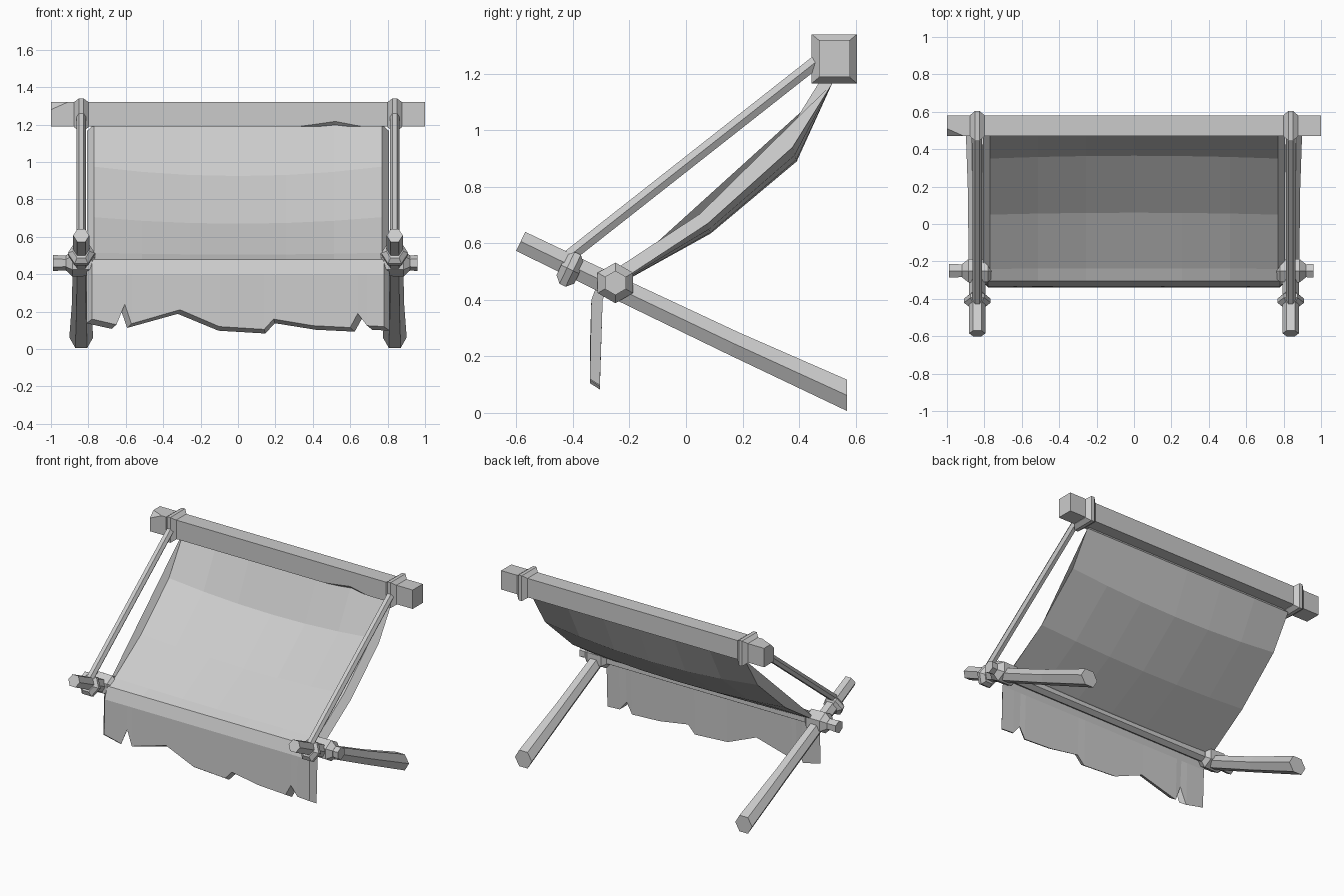
import bpy, bmesh, math
from mathutils import Vector

if "Cube" in bpy.data.objects:
    bpy.data.objects.remove(bpy.data.objects["Cube"])

grey = bpy.data.materials.new("plain_grey")
grey.use_nodes = True
grey.diffuse_color = (0.6, 0.6, 0.6, 1)
grey.node_tree.nodes["Principled BSDF"].inputs["Base Color"].default_value = (0.6, 0.6, 0.6, 1)


def loft(name, rings):
    """Skin a row of equal rings and cap both ends."""
    bm = bmesh.new()
    rows = [[bm.verts.new(p) for p in ring] for ring in rings]
    n = len(rows[0])
    for a, b in zip(rows, rows[1:]):
        for i in range(n):
            j = (i + 1) % n
            bm.faces.new((a[i], a[j], b[j], b[i]))
    bm.faces.new(rows[0])
    bm.faces.new(rows[-1])
    bmesh.ops.remove_doubles(bm, verts=bm.verts, dist=0.0005)
    bmesh.ops.recalc_face_normals(bm, faces=bm.faces)
    mesh = bpy.data.meshes.new(name)
    bm.to_mesh(mesh)
    bm.free()
    mesh.materials.append(grey)
    obj = bpy.data.objects.new(name, mesh)
    bpy.context.collection.objects.link(obj)
    return obj


def hexagon(centre, direction, radius):
    """Six-sided ring around a direction, one corner along u."""
    d = Vector(direction).normalized()
    u = Vector((0, 0, 1)) if abs(d.x) > 0.9 else Vector((1, 0, 0))
    v = d.cross(u).normalized()
    angles = [math.tau * k / 6 for k in range(6)]
    return [Vector(centre) + radius * (u * math.cos(a) + v * math.sin(a)) for a in angles]


def rectangle(x, hy, hz):
    """Beam collar section."""
    cy, cz = 0.525, 1.253
    return [(x, cy + sy * hy, cz + sz * hz) for sy, sz in ((-1, -1), (1, -1), (1, 1), (-1, 1))]


# Top beam: chipped at the lower front edge and at one upper corner
def beam_section(x, low, high):
    y0, y1, z0, z1 = 0.47, 0.58, 1.19, 1.32
    return [(x, y0 + low, z0), (x, y1, z0), (x, y1, z1),
            (x, y0 + high, z1), (x, y0, z1 - high), (x, y0, z0 + low)]


chips = [(-1, 0, 0.04), (-0.91, 0, 0), (0.33, 0, 0), (0.52, 0.027, 0), (0.66, 0, 0), (1, 0, 0)]
loft("top_beam", [beam_section(*c) for c in chips])

# Lower cross pole
pole = [(-0.99, 0.043), (-0.9, 0.038), (0.9, 0.038), (0.96, 0.043)]
loft("cross_pole", [hexagon((x, -0.25, 0.46), (1, 0, 0), r) for x, r in pole])

# Side supports, one set at each end
leg_path = [(-0.585, 0.607, 0.043), (-0.25, 0.445, 0.046), (0.17, 0.245, 0.05), (0.57, 0.062, 0.064)]
slope = Vector((0, 0.9, -0.43)).normalized()
for side, s in (("left", 1), ("right", -1)):
    x = s * 0.838
    rings = [hexagon((x, y, z), (0, 1, 0) if y > 0.5 else slope, r) for y, z, r in leg_path]
    loft(side + "_leg", rings)

    knot = Vector((x, -0.41, 0.508))
    steps = [(-0.035, 0.045), (-0.012, 0.072), (0.012, 0.072), (0.035, 0.045)]
    loft(side + "_leg_collar", [hexagon(knot + slope * t, slope, r) for t, r in steps])

    steps = [(0.755, 0.04), (0.78, 0.07), (0.885, 0.072), (0.92, 0.04)]
    loft(side + "_pole_collar", [hexagon((s * t, -0.25, 0.46), (1, 0, 0), r) for t, r in steps])

    steps = [(-0.04, 0.055, 0.066), (-0.012, 0.08, 0.087), (0.012, 0.08, 0.087), (0.04, 0.055, 0.066)]
    loft(side + "_beam_collar", [rectangle(x + t, hy, hz) for t, hy, hz in steps])

    top, bottom = Vector((x, 0.47, 1.25)), Vector((x, -0.42, 0.55))
    loft(side + "_brace", [hexagon(p, top - bottom, 0.026) for p in (bottom, top)])

# Sagging canopy: a thick sheet whose underside is a little wider
canopy_path = [(0.49, 1.2, 0), (0.35, 0.975, 0.05), (0.05, 0.705, 0.035), (-0.24, 0.515, 0.01), (-0.305, 0.48, 0)]


def canopy_section(x):
    belly = 1 - (x / 0.77) ** 2
    upper = [(x, y + 0.3 * sag * belly, z - sag * belly) for y, z, sag in canopy_path]
    lower = [(x * 1.05, y + 0.027, z - 0.035) for _, y, z in upper]
    return upper + lower[::-1]


loft("canopy", [canopy_section(0.77 * k / 3) for k in range(-3, 4)])

# Hanging valance with a torn lower edge
torn_edge = [(-0.78, 0.16), (-0.65, 0.13), (-0.605, 0.24), (-0.57, 0.135), (-0.31, 0.21),
             (-0.1, 0.12), (0.14, 0.105), (0.19, 0.16), (0.4, 0.125), (0.6, 0.115),
             (0.64, 0.19), (0.69, 0.125), (0.78, 0.12)]


def valance_section(x, z):
    b = x * 1.04
    return [(x, -0.305, 0.48), (x, -0.335, 0.4), (x, -0.34, z),
            (b, -0.305, z - 0.022), (b, -0.295, 0.4), (b, -0.278, 0.445)]


loft("valance", [valance_section(x, z) for x, z in torn_edge])
